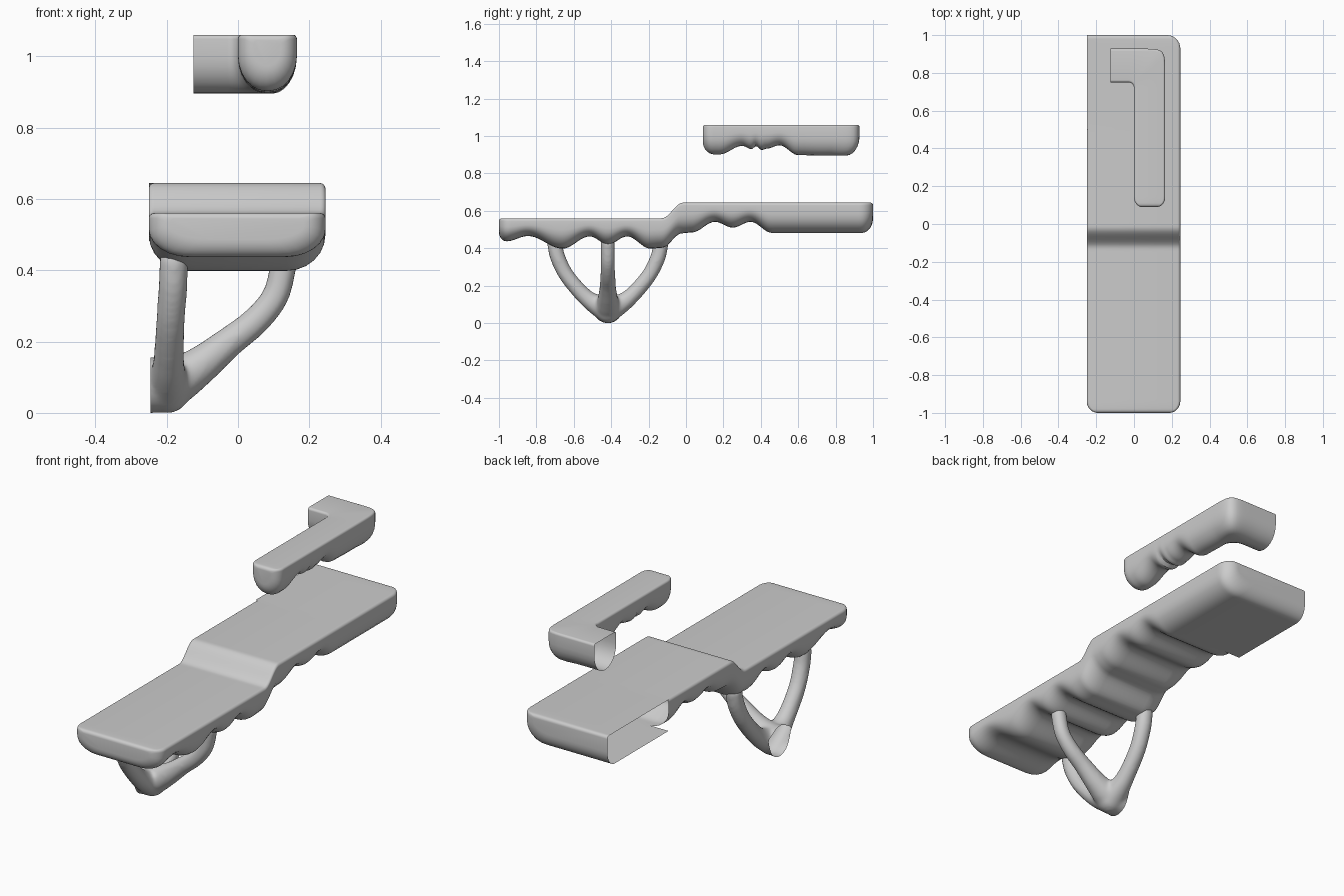
import bpy, bmesh
from math import sin, cos, pi, sqrt
from mathutils import Vector

if "Cube" in bpy.data.objects:
    bpy.data.objects.remove(bpy.data.objects["Cube"])


def wave(keys, y):
    """Smooth cosine interpolation through (y, z) extremes."""
    if y <= keys[0][0]:
        return keys[0][1]
    for (a, za), (b, zb) in zip(keys, keys[1:]):
        if y <= b:
            return za + (zb - za) * (0.5 - 0.5 * cos(pi * (y - a) / (b - a)))
    return keys[-1][1]


def inset(d, length, depth):
    """Elliptical end rounding at distance d from the end."""
    if d >= length:
        return 0.0
    return depth * (1 - sqrt(max(0, 1 - (1 - d / length) ** 2)))


def section(L, R, top, bot, rt, rb, is_open):
    w = (R - L).length
    u = (R - L) / w
    rw, rh = min(rb, 0.48 * w), 0.62 * (top - bot)
    arc = [i * pi / 12 for i in range(7)]
    low = [(rw * (1 - cos(a)), bot + rh * (1 - sin(a))) for a in arc]
    high = [(rt * (1 - cos(a)), top - rt * (1 - sin(a))) for a in arc]
    tl = [(s, top) for s, z in high] if is_open else high
    bl = [(s, bot) for s, z in low] if is_open else low
    pts = tl + [(w - s, z) for s, z in high[::-1]]
    pts += [(w - s, z) for s, z in low] + bl[::-1]
    return [(*(L + u * s), z) for s, z in pts]


def loft(name, stations, rt, rb, cap_start, cap_end):
    bm = bmesh.new()
    rings = [[bm.verts.new(p) for p in section(*st[:4], rt, rb, st[4])] for st in stations]
    n = len(rings[0])
    for i, (a, b) in enumerate(zip(rings, rings[1:])):
        o1, o2 = stations[i][4], stations[i + 1][4]
        if o1 != o2:
            continue
        for j in range(n):
            if j == n - 1 and o1:
                continue          # open inner side
            k = (j + 1) % n
            bm.faces.new((a[j], a[k], b[k], b[j]))
    if cap_start:
        bm.faces.new(rings[0])
    if cap_end:
        bm.faces.new(rings[-1])
    bmesh.ops.remove_doubles(bm, verts=bm.verts, dist=1e-5)
    bmesh.ops.recalc_face_normals(bm, faces=bm.faces)
    return finish(name, bm)


def finish(name, bm):
    me = bpy.data.meshes.new(name)
    bm.to_mesh(me)
    bm.free()
    ob = bpy.data.objects.new(name, me)
    bpy.context.collection.objects.link(ob)
    bpy.ops.object.select_all(action='DESELECT')
    ob.select_set(True)
    bpy.context.view_layer.objects.active = ob
    bpy.ops.object.shade_smooth_by_angle()
    return ob


ease = [0.08 * (1 - sin(i * pi / 20)) for i in range(11)]   # 0.08 .. 0

# Stepped deck with a wavy underside, open on the left at the rear
deck_bottom = [(-0.96, 0.437), (-0.845, 0.465), (-0.66, 0.398), (-0.515, 0.463),
               (-0.417, 0.42), (-0.315, 0.463), (-0.19, 0.398), (-0.13, 0.402),
               (-0.02, 0.48), (0.03, 0.484), (0.155, 0.541), (0.25, 0.51),
               (0.345, 0.541), (0.46, 0.482)]
deck_top = [(-0.13, 0.56), (-0.015, 0.644)]
ys = [-1 + d for d in ease[::-1]] + [-0.92 + 1.42 * i / 110 for i in range(1, 111)]
rear = [0.5 + 0.42 * i / 12 for i in range(12)] + [1 - d for d in ease]
deck = []
for y, is_open in [(y, False) for y in ys] + [(y, True) for y in rear]:
    d, e = 1 - y, 1 + y
    left = -0.25 + inset(e, 0.06, 0.06)
    right = 0.245 - inset(e, 0.06, 0.06) - inset(d, 0.07, 0.07)
    top = wave(deck_top, y) - inset(e, 0.015, 0.015) - inset(d, 0.015, 0.015)
    bot = wave(deck_bottom, y) + inset(e, 0.04, 0.05) + inset(d, 0.06, 0.08)
    deck.append((Vector((left, y)), Vector((right, y)), top, bot, is_open))
loft("deck", deck, 0.015, 0.11, True, True)

# Raised L-shaped rail: straight bar, corner, short open-ended arm
rail_bottom = [(0.18, 0.902), (0.30, 0.947), (0.35, 0.93), (0.375, 0.945), (0.405, 0.925),
               (0.43, 0.932), (0.5, 0.95), (0.6, 0.898), (0.72, 0.895)]
rail = []
for y in [0.09 + d for d in ease[::-1]] + [0.17 + 0.55 * i / 60 for i in range(1, 61)]:
    e = y - 0.09
    side = inset(e, 0.05, 0.045)
    rail.append((Vector((side, y)), Vector((0.165 - side, y)), 1.06 - inset(e, 0.015, 0.015),
                 wave(rail_bottom, y) + inset(e, 0.06, 0.07), False))
for i in range(1, 25):
    a = i * pi / 48
    r = (cos(a) ** 8 + sin(a) ** 8) ** -0.125
    inner = Vector((-0.03 + 0.03 * cos(a), 0.72 + 0.03 * sin(a)))
    outer = Vector((-0.03 + 0.195 * r * cos(a), 0.72 + 0.208 * r * sin(a)))
    rail.append((inner, outer, 1.06, 0.895, False))
rail.append((Vector((-0.125, 0.75)), Vector((-0.125, 0.928)), 1.06, 0.895, False))
loft("upper_rail", rail, 0.012, 0.085, True, False)


# Three-armed support, blended at the foot and cut flat on the left
def arm(bm, pts):
    p = [Vector(q) for q in pts]
    p = [2 * p[0] - p[1]] + p + [2 * p[-1] - p[-2]]
    for a, b, c, d in zip(p, p[1:], p[2:], p[3:]):
        for i in range(10):
            t = i / 10
            q = 0.5 * (2 * b + (c - a) * t + (2 * a - 5 * b + 4 * c - d) * t ** 2
                       + (3 * b - a - 3 * c + d) * t ** 3)
            new = bmesh.ops.create_icosphere(bm, subdivisions=3, radius=q[3])["verts"]
            bmesh.ops.translate(bm, verts=new, vec=q.xyz)


bm = bmesh.new()
mid = -0.418
arm(bm, [(-0.28, mid, 0.085, 0.083), (-0.2, mid, 0.088, 0.073), (-0.12, mid, 0.13, 0.056),
         (-0.03, mid, 0.201, 0.044), (0.05, mid, 0.265, 0.04), (0.105, mid, 0.335, 0.038),
         (0.127, mid, 0.42, 0.038), (0.13, mid, 0.44, 0.038)])
for s in (-1, 1):
    arm(bm, [(-0.2, mid, 0.075, 0.07), (-0.195, mid + s * 0.107, 0.135, 0.046),
             (-0.19, mid + s * 0.212, 0.25, 0.041), (-0.183, mid + s * 0.265, 0.35, 0.041),
             (-0.18, mid + s * 0.282, 0.42, 0.041), (-0.18, mid + s * 0.283, 0.43, 0.041)])
raw = finish("support", bm)
rm = raw.modifiers.new("blend", 'REMESH')
rm.mode, rm.voxel_size = 'VOXEL', 0.009
sm = raw.modifiers.new("smooth", 'SMOOTH')
sm.factor, sm.iterations = 0.5, 8
bpy.ops.object.convert(target='MESH')
bm = bmesh.new()
bm.from_mesh(raw.data)
bmesh.ops.bisect_plane(bm, geom=bm.verts[:] + bm.edges[:] + bm.faces[:],
                       plane_co=(-0.245, 0, 0), plane_no=(-1, 0, 0), clear_outer=True)
low = min(v.co.z for v in bm.verts)
bmesh.ops.translate(bm, verts=bm.verts, vec=(0, 0, -low))
bm.to_mesh(raw.data)
bm.free()
bpy.ops.object.shade_smooth()
